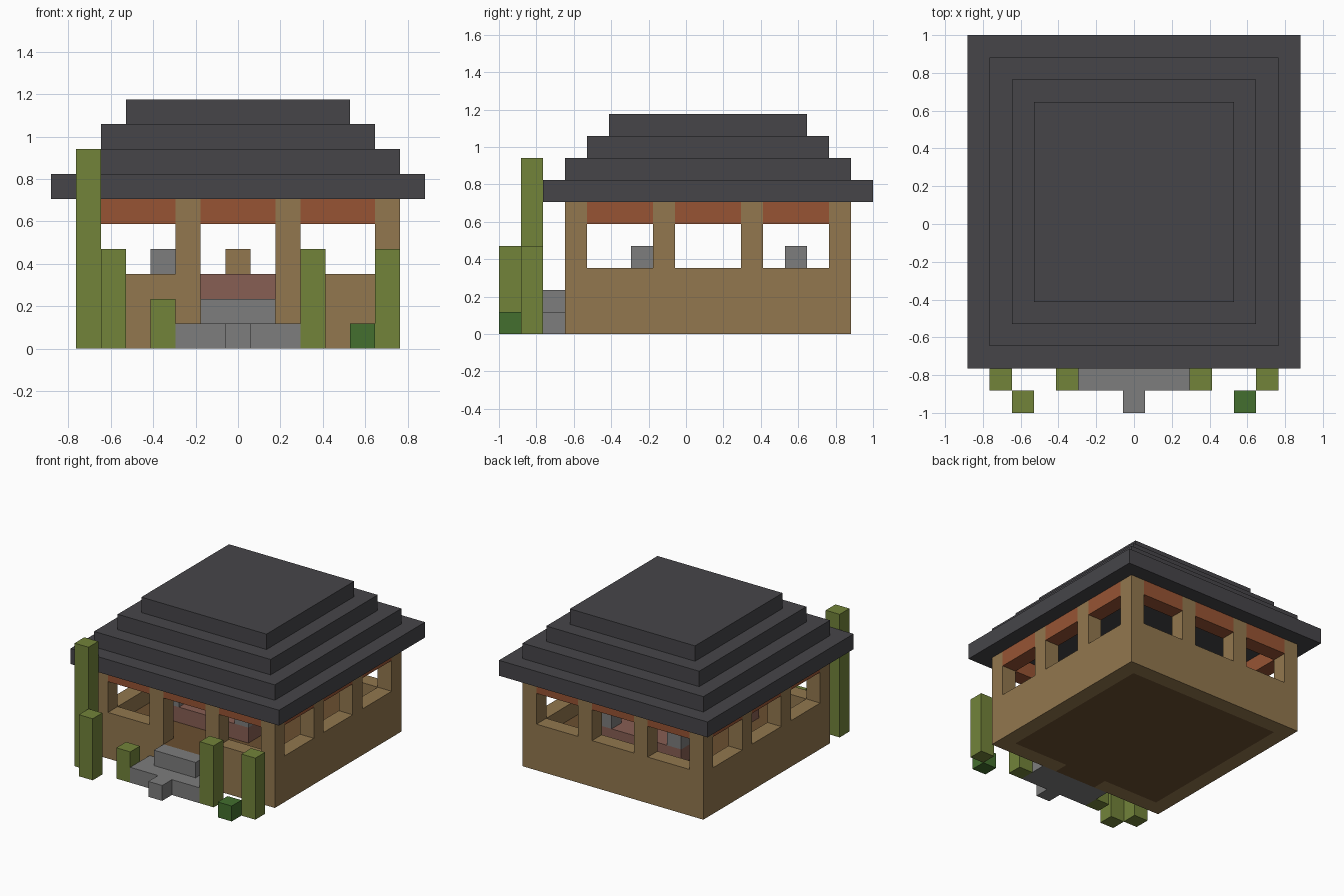
import bpy
import bmesh
from mathutils import Vector

cube = bpy.data.objects.get("Cube")
if cube:
    bpy.data.objects.remove(cube, do_unlink=True)

U = 2 / 17  # size of one block


def material(name, r, g, b):
    def lin(c):
        c /= 255
        return c / 12.92 if c < 0.04045 else ((c + 0.055) / 1.055) ** 2.4
    m = bpy.data.materials.new(name)
    m.use_nodes = True
    col = (lin(r), lin(g), lin(b), 1)
    m.diffuse_color = col
    bsdf = m.node_tree.nodes["Principled BSDF"]
    bsdf.inputs["Base Color"].default_value = col
    bsdf.inputs["Roughness"].default_value = 0.9
    return m


wood = material("light_wood", 146, 119, 78)
floor_wood = material("dark_wood", 107, 79, 48)
slate = material("slate", 70, 69, 73)
rust = material("rust_orange", 151, 84, 52)
brick = material("dusty_red", 135, 94, 83)
stone = material("grey_stone", 125, 125, 125)
bamboo = material("leaf_green", 114, 131, 58)
bush = material("dark_green", 67, 111, 46)


def blocks(name, mat, *boxes):
    """Boxes as (x, y, z, width, depth, height), counted in blocks."""
    bm = bmesh.new()
    for x, y, z, w, d, h in boxes:
        geo = bmesh.ops.create_cube(bm, size=1)
        size = Vector((w, d, h))
        centre = Vector((x - 7.5, y - 8.5, z)) + size / 2
        for v in geo["verts"]:
            v.co = (v.co * size + centre) * U
    mesh = bpy.data.meshes.new(name)
    bm.to_mesh(mesh)
    bm.free()
    mesh.materials.append(mat)
    ob = bpy.data.objects.new(name, mesh)
    bpy.context.collection.objects.link(ob)


# Floor, reaching into the doorway
blocks("floor", floor_wood, (2, 4, 0, 11, 11, 2), (6, 3, 0, 3, 1, 2))

# Low walls, open at the door
blocks("side_walls", wood, (1, 3, 0, 1, 13, 3), (13, 3, 0, 1, 13, 3))
blocks("back_wall", wood, (2, 15, 0, 11, 1, 3))
blocks("front_walls", wood, (2, 3, 0, 4, 1, 3), (9, 3, 0, 4, 1, 3))

# Posts around the outside
for i in (1, 5, 9, 13):
    for j in (3, 7, 11, 15):
        if i in (1, 13) or j in (3, 15):
            blocks("post", wood, (i, j, 3, 1, 1, 3))

# Beams between the posts
for s in (2, 6, 10):
    for edge in (0, 12):
        blocks("beam_x", rust, (s, 3 + edge, 5, 3, 1, 1))
        blocks("beam_y", rust, (1 + edge, s + 2, 5, 1, 3, 1))

# Stepped roof
for k in range(4):
    blocks("roof_tier", slate, (k, 2 + k, 6 + k, 15 - 2 * k, 15 - 2 * k, 1))

# Entrance steps
blocks("lower_step", stone, (5, 1, 0, 5, 2, 1))
blocks("upper_step", stone, (6, 2, 1, 3, 1, 1))
blocks("path_stone", stone, (7, 0, 0, 1, 1, 1))

# Furniture inside
for j in (6, 12):
    blocks("table", brick, (4, j, 2, 6, 2, 1))
for i in (4, 9):
    for j in (6, 13):
        blocks("stone_pot", stone, (i, j, 3, 1, 1, 1))
blocks("wooden_box", wood, (7, 7, 3, 1, 1, 1))

# Plants in front
for i, j, h in ((1, 1, 8), (2, 0, 4), (4, 1, 2), (10, 1, 4), (13, 1, 4)):
    blocks("stalk", bamboo, (i, j, 0, 1, 1, h))
blocks("bush", bush, (12, 0, 0, 1, 1, 1))
